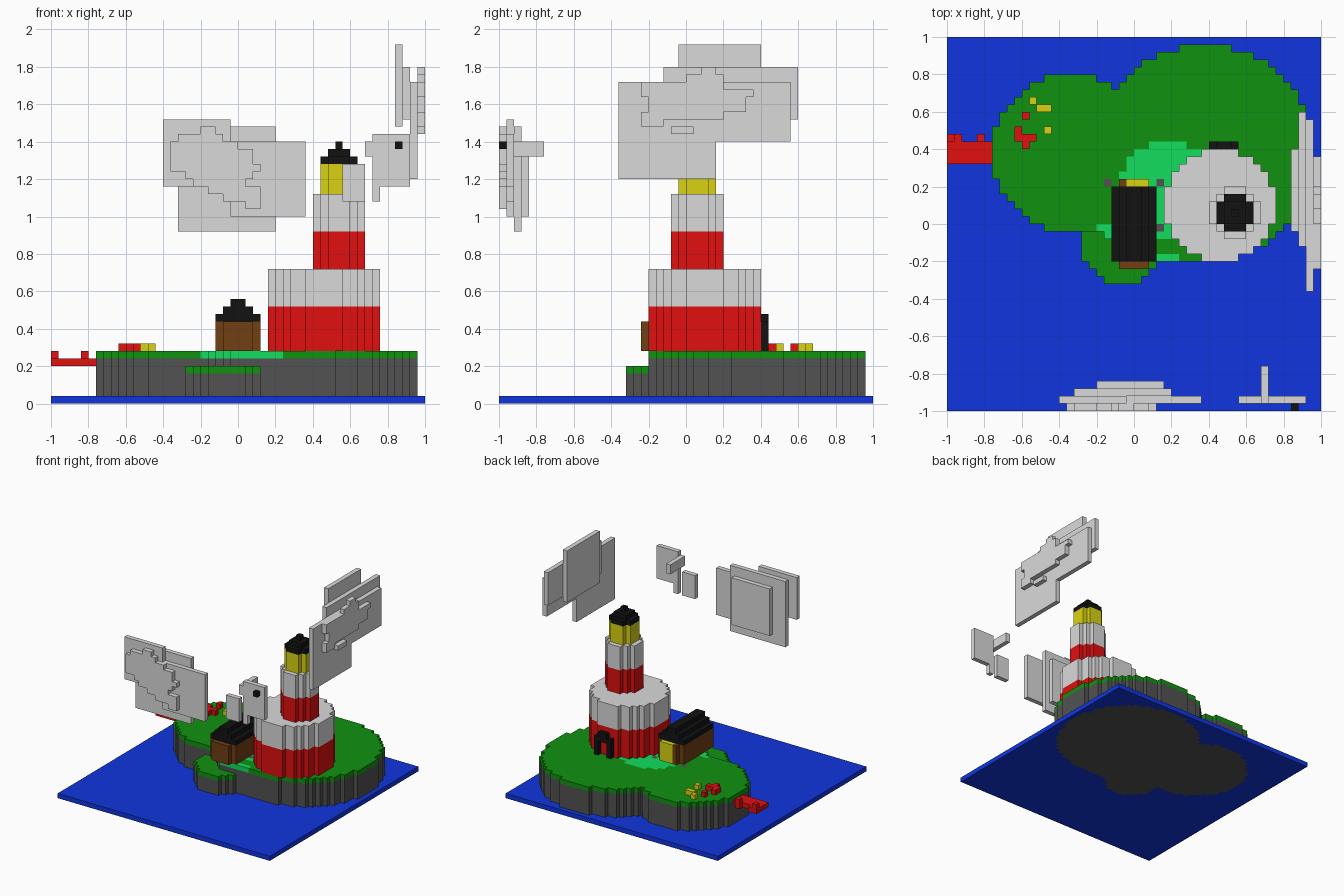
import bpy, bmesh

U = 0.04  # edge of one building block; all sizes below count blocks

old = bpy.data.objects.get("Cube")
if old:
    bpy.data.objects.remove(old, do_unlink=True)

COLOURS = {
    "white": (.7, .7, .7), "red": (.75, .005, .005), "grass_green": (.005, .29, .005),
    "sea_blue": (.005, .036, .74), "lamp_yellow": (.7, .65, .006),
    "wood_brown": (.165, .05, .007), "light_green": (.006, .73, .11),
    "rock_grey": (.085, .085, .085), "black": (.006, .006, .006),
}
MATS = {}
for label, rgb in COLOURS.items():
    m = bpy.data.materials.new(label)
    m.use_nodes = True
    m.diffuse_color = (*rgb, 1)
    m.node_tree.nodes["Principled BSDF"].inputs["Base Color"].default_value = (*rgb, 1)
    MATS[label] = m


def block(x0, x1, y0, y1, z0, z1, colour):
    return {(x, y, z): colour for x in range(x0, x1) for y in range(y0, y1) for z in range(z0, z1)}


def inside(x, y, cx, cy, r):
    return (x + .5 - cx) ** 2 + (y + .5 - cy) ** 2 <= r * r


def disc(cx, cy, r, z0, z1, colour):
    cells = block(int(cx - r) - 1, int(cx + r) + 2, int(cy - r) - 1, int(cy + r) + 2, z0, z1, colour)
    return {c: v for c, v in cells.items() if inside(c[0], c[1], cx, cy, r)}


def build(name, *parts):
    """Join blocks into one mesh, keeping only the exposed faces."""
    cells = {}
    for p in parts:
        cells.update(p)
    names = sorted(set(cells.values()))
    bm = bmesh.new()
    verts = {}
    for c, colour in cells.items():
        for axis in range(3):
            for side in (0, 1):
                n = list(c)
                n[axis] += 2 * side - 1
                if tuple(n) in cells:
                    continue
                a, b = (axis + 1) % 3, (axis + 2) % 3
                ring = []
                for da, db in ((0, 0), (1, 0), (1, 1), (0, 1)):
                    p = list(c)
                    p[axis] += side
                    p[a] += da
                    p[b] += db
                    p = tuple(p)
                    if p not in verts:
                        verts[p] = bm.verts.new([q * U for q in p])
                    ring.append(verts[p])
                f = bm.faces.new(ring if side else ring[::-1])
                f.material_index = names.index(colour)
    bmesh.ops.dissolve_limit(bm, angle_limit=.01, verts=bm.verts[:], edges=bm.edges[:], delimit={'MATERIAL'})
    mesh = bpy.data.meshes.new(name)
    bm.to_mesh(mesh)
    bm.free()
    for n in names:
        mesh.materials.append(MATS[n])
    bpy.context.collection.objects.link(bpy.data.objects.new(name, mesh))


# Island: overlapping round terraces with a coloured top layer
HILLS = ((9.5, 9.5, 14.5), (-8.5, 9.5, 10.5))
island = {}
for x in range(-25, 25):
    for y in range(-25, 25):
        hill = any(inside(x, y, *h) for h in HILLS)
        yard = inside(x, y, 3.5, 3.5, 8.98)
        if hill or yard:
            top, colour = 7, "grass_green" if hill else "light_green"
            if inside(x, y, 4.5, 4.5, 6.5):
                colour = "light_green"
        elif inside(x, y, -1.5, -2.5, 5.5):
            top, colour = 5, "grass_green"
        else:
            continue
        island.update(block(x, x + 1, y, y + 1, 0, top - 1, "rock_grey"))
        island[x, y, top - 1] = colour
for x, y in ((-4, 5), (3, 5), (3, -1)):
    island[x, y, 6] = "rock_grey"
build("island", island)

# Sea around the island
build("sea", {c: v for c, v in block(-25, 25, -25, 25, 0, 1, "sea_blue").items() if c not in island})

# Lighthouse
build("tower_base", disc(11.5, 2.5, 7.5, 7, 13, "red"), disc(11.5, 2.5, 7.5, 13, 18, "white"),
      block(4, 5, 0, 1, 7, 12, "red"))
build("tower_top", disc(13.5, 1.5, 3.5, 18, 23, "red"), disc(13.5, 1.5, 3.5, 23, 28, "white"))
build("lantern", disc(13.5, 1.5, 2.5, 28, 32, "lamp_yellow"))
build("lantern_roof", *[disc(13.5, 1.5, 2.5 - i, 32 + i, 33 + i, "black") for i in range(3)])
build("door_frame", block(10, 11, 10, 11, 7, 11, "black"), block(13, 14, 10, 11, 7, 11, "black"),
      block(10, 14, 10, 11, 10, 11, "black"), block(11, 13, 10, 11, 11, 12, "black"))

# Cottage
build("cottage_walls", block(-3, 3, -5, 5, 7, 11, "wood_brown"), block(-2, 2, -6, 6, 7, 11, "wood_brown"),
      block(-1, 2, 5, 6, 7, 11, "lamp_yellow"))
build("cottage_roof", *[block(i - 3, 3 - i, -5, 5, 11 + i, 12 + i, "black") for i in range(3)])

# Jetty and flowers
build("jetty", block(-25, -19, 8, 11, 5, 6, "red"), block(-25, -23, 11, 12, 5, 6, "red"),
      block(-21, -20, 11, 12, 5, 7, "red"), block(-25, -24, 11, 12, 6, 7, "red"))
build("red_flowers", {(x, y, 7): "red" for x, y in
                      ((-16, 11), (-16, 12), (-15, 10), (-15, 14), (-14, 11), (-15, 11))})
build("yellow_flowers", {(x, y, 7): "lamp_yellow" for x, y in ((-14, 16), (-13, 15), (-12, 15), (-12, 12))})

# Seabird
build("bird", block(18, 23, -24, -23, 29, 36, "white"), block(18, 19, -24, -23, 27, 29, "white"),
      block(17, 18, -24, -19, 33, 35, "white"), block(14, 17, -24, -23, 27, 32, "white"),
      block(21, 22, -25, -24, 34, 35, "black"))

# Front cloud: stacked slabs with a ragged outer layer, listed from its top row down
rows = ((-5, -3), (-8, -2), (-9, 0), (-9, 2), (-9, 2), (-9, 3), (-7, 2), (-6, 1), (-4, 3), (-2, 3), (1, 3))
build("front_cloud", block(-10, -1, -24, -23, 29, 38, "white"), block(-1, 9, -24, -23, 25, 35, "white"),
      block(-8, 5, -23, -22, 23, 37, "white"), block(-5, 4, -22, -21, 25, 35, "white"),
      *[block(a, b, -25, -24, 36 - i, 37 - i, "white") for i, (a, b) in enumerate(rows)])

# Side cloud, built the same way
rows = ((2, 4), (0, 5), (-6, 5), (-6, 9), (-5, 8), (-5, 8), (-6, 5), (-6, -3), (-2, 1))
build("side_cloud", block(23, 24, -9, 4, 30, 43, "white"), block(23, 24, 4, 14, 35, 43, "white"),
      block(22, 23, -3, 15, 38, 45, "white"), block(21, 22, -1, 10, 37, 48, "white"),
      *[block(24, 25, a, b, 44 - i, 45 - i, "white") for i, (a, b) in enumerate(rows)])
